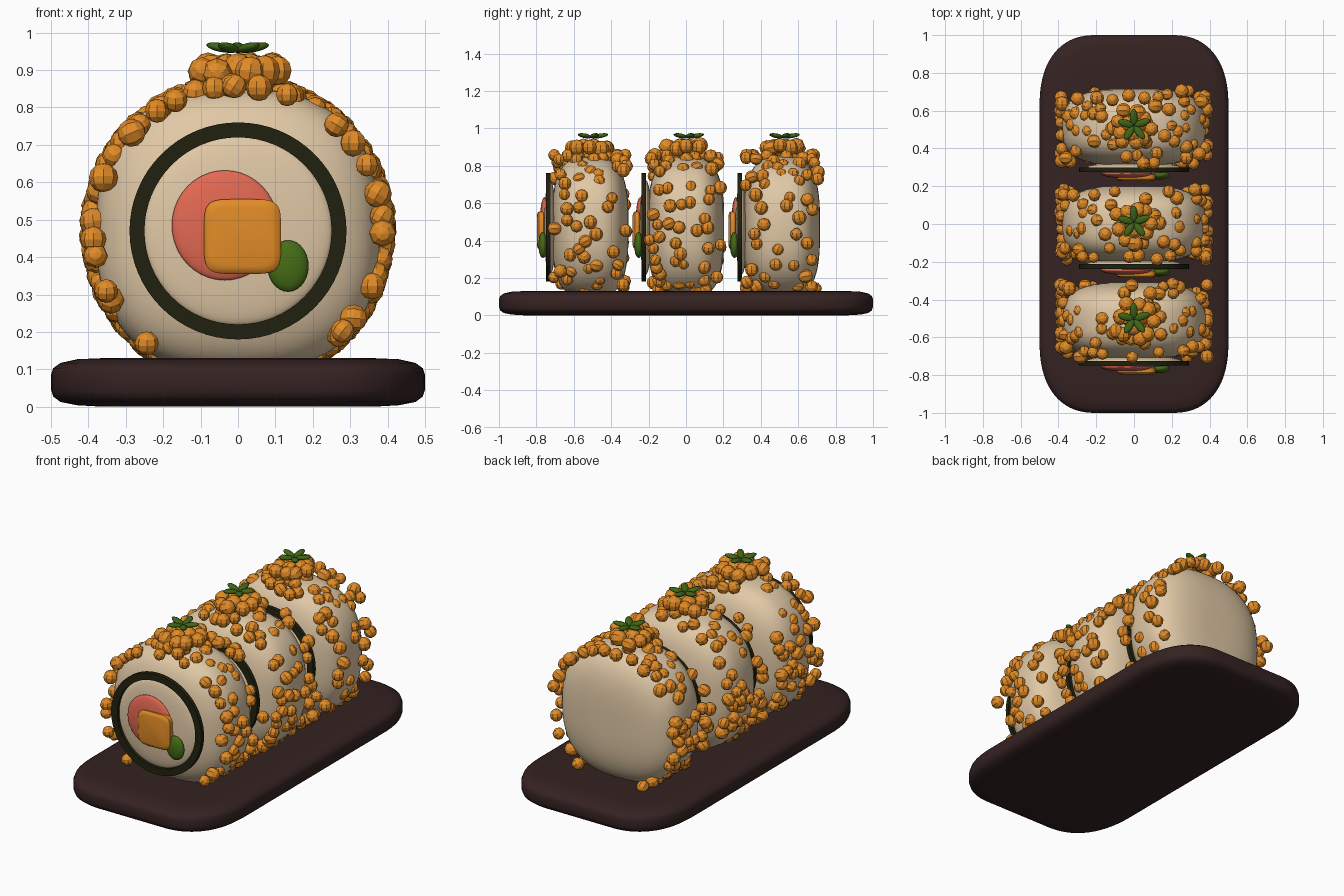
import bpy, bmesh, math, random
from mathutils import Matrix, Vector

if "Cube" in bpy.data.objects:
    bpy.data.objects.remove(bpy.data.objects["Cube"])

random.seed(7)
ZC = 0.47          # height of the roll axis
R = 0.38           # roll radius


def material(name, rgb):
    m = bpy.data.materials.new(name)
    m.diffuse_color = (*rgb, 1)
    m.use_nodes = True
    m.node_tree.nodes["Principled BSDF"].inputs["Base Color"].default_value = m.diffuse_color
    return m


RICE = material("rice_cream", (0.75, 0.58, 0.38))
ROE = material("roe_orange", (0.76, 0.26, 0.02))
SALMON = material("salmon_pink", (0.77, 0.14, 0.085))
GREEN = material("cucumber_green", (0.06, 0.15, 0.008))
LEAF = material("leaf_green", (0.05, 0.13, 0.008))
NORI = material("seaweed_dark", (0.015, 0.015, 0.005))
WOOD = material("tray_brown", (0.036, 0.016, 0.016))


def finish(bm, name, mat, smooth=True):
    bmesh.ops.recalc_face_normals(bm, faces=bm.faces)
    me = bpy.data.meshes.new(name)
    bm.to_mesh(me)
    bm.free()
    me.materials.append(mat)
    ob = bpy.data.objects.new(name, me)
    bpy.context.collection.objects.link(ob)
    if smooth:
        bpy.context.view_layer.objects.active = ob
        bpy.ops.object.select_all(action='DESELECT')
        ob.select_set(True)
        bpy.ops.object.shade_smooth_by_angle(angle=math.radians(40))
    return ob


def spow(v, p):
    return math.copysign(abs(v) ** p, v)


def loft(bm, rings):
    """Skin closed rings of points and cap both ends."""
    loops = [[bm.verts.new(p) for p in ring] for ring in rings]
    n = len(loops[0])
    for a, b in zip(loops, loops[1:]):
        for i in range(n):
            bm.faces.new((a[i], a[(i + 1) % n], b[(i + 1) % n], b[i]))
    bm.faces.new(loops[0])
    bm.faces.new(loops[-1])


def ellipsoid(bm, center, radii, rot=Matrix.Identity(4), seg=24, rings=14):
    mat = Matrix.Translation(center) @ rot @ Matrix.Diagonal((*radii, 1))
    bmesh.ops.create_uvsphere(bm, u_segments=seg, v_segments=rings, radius=1, matrix=mat)


def tray():
    def outline(inset, z):
        pts = []
        for i in range(96):
            t = 2 * math.pi * (i + 0.5) / 96
            c, s = math.cos(t), math.sin(t)
            pts.append((math.copysign(0.20, c) + (0.30 - inset) * spow(c, 0.85),
                        math.copysign(0.62, s) + (0.38 - inset) * spow(s, 0.85), z))
        return pts
    bm = bmesh.new()
    steps = ((0.14, 0), (0.07, 0.004), (0.025, 0.013), (0.006, 0.027), (0, 0.045), (0, 0.085),
             (0.006, 0.103), (0.025, 0.117), (0.07, 0.127), (0.14, 0.13))
    loft(bm, [outline(i, z) for i, z in steps])
    finish(bm, "tray", WOOD)


def rice_body(y0):
    # Plump, slightly squared disc
    bm = bmesh.new()
    rings = []
    for j in range(1, 28):
        a = -math.pi / 2 + math.pi * j / 28
        r, y = R * spow(math.cos(a), 2 / 3), 0.205 * spow(math.sin(a), 2 / 3)
        rings.append([(r * spow(math.cos(t), 0.8), y0 + y, ZC + r * spow(math.sin(t), 0.8))
                      for t in (2 * math.pi * i / 64 for i in range(64))])
    loft(bm, rings)
    finish(bm, "rice_body", RICE)


def seaweed_ring(y0):
    bm = bmesh.new()
    n = 64
    section = ((0.29, -0.237), (0.29, -0.213), (0.25, -0.213), (0.25, -0.237))
    loops = []
    for i in range(n):
        t = 2 * math.pi * i / n
        loops.append([bm.verts.new((r * math.cos(t), y0 + y, ZC + r * math.sin(t)))
                      for r, y in section])
    for i in range(n):
        a, b = loops[i], loops[(i + 1) % n]
        for k in range(4):
            bm.faces.new((a[k], a[(k + 1) % 4], b[(k + 1) % 4], b[k]))
    finish(bm, "seaweed_ring", NORI)


def fillings(y0):
    # Bulging rice face inside the ring
    bm = bmesh.new()
    ellipsoid(bm, (0, y0 - 0.215, ZC), (0.252, 0.033, 0.252), seg=48, rings=24)
    finish(bm, "rice_face", RICE)
    # Salmon round
    bm = bmesh.new()
    ellipsoid(bm, (-0.035, y0 - 0.245, 0.485), (0.142, 0.025, 0.147), seg=40, rings=20)
    finish(bm, "salmon_filling", SALMON)
    # Cucumber piece
    bm = bmesh.new()
    ellipsoid(bm, (0.134, y0 - 0.253, 0.376), (0.055, 0.024, 0.069))
    finish(bm, "cucumber_filling", GREEN)
    # Rounded block
    bm = bmesh.new()
    rings = []
    for inset, y in ((0.012, -0.24), (0, -0.25), (0, -0.274), (0.006, -0.281), (0.02, -0.285)):
        rings.append([(0.012 + (0.103 - inset) * spow(math.cos(t), 0.4), y0 + y,
                       0.455 + (0.1 - inset) * spow(math.sin(t), 0.4))
                      for t in (2 * math.pi * i / 40 for i in range(40))])
    loft(bm, rings)
    finish(bm, "block_filling", ROE)


def roe(y0):
    bm = bmesh.new()

    def ball(p, r):
        rot = Matrix.Rotation(random.uniform(0, 6.28), 4, random.choice('XYZ'))
        ellipsoid(bm, p, (r, r, r), rot, seg=8, rings=6)
    # Scattered over the curved side, above the tray
    placed = []
    tries = 0
    while len(placed) < 105 and tries < 4000:
        tries += 1
        t = random.uniform(-0.33 * math.pi, 1.33 * math.pi)
        r = 0.387
        p = Vector((r * math.cos(t), y0 + random.uniform(-0.195, 0.195), ZC + r * math.sin(t)))
        if all((p - q).length > 0.042 for q in placed):
            placed.append(p)
            ball(p, random.uniform(0.03, 0.039))
    # Heap on the crown
    for i in range(9):
        t = 2 * math.pi * i / 9 + random.uniform(-0.2, 0.2)
        d = random.uniform(0.07, 0.11)
        ball((d * math.cos(t), y0 + d * math.sin(t), random.uniform(0.885, 0.91)),
             random.uniform(0.038, 0.046))
    for t in (0.5, 2.6, 4.7):
        ball((0.035 * math.cos(t), y0 + 0.035 * math.sin(t), 0.9), 0.045)
    finish(bm, "roe_balls", ROE, smooth=False)


def leaf_garnish(y0):
    bm = bmesh.new()
    for i in range(5):
        rot = Matrix.Rotation(math.radians(20 + 72 * i), 4, 'Z')
        pos = rot @ Vector((0.045, 0, 0)) + Vector((0, y0 + 0.008, 0.96))
        tilt = rot @ Matrix.Rotation(math.radians(-10), 4, 'Y')
        ellipsoid(bm, pos, (0.044, 0.02, 0.012), tilt, seg=16, rings=10)
    finish(bm, "leaf_garnish", LEAF)


tray()
for y in (-0.512, 0.0, 0.512):
    rice_body(y)
    seaweed_ring(y)
    fillings(y)
    roe(y)
    leaf_garnish(y)
